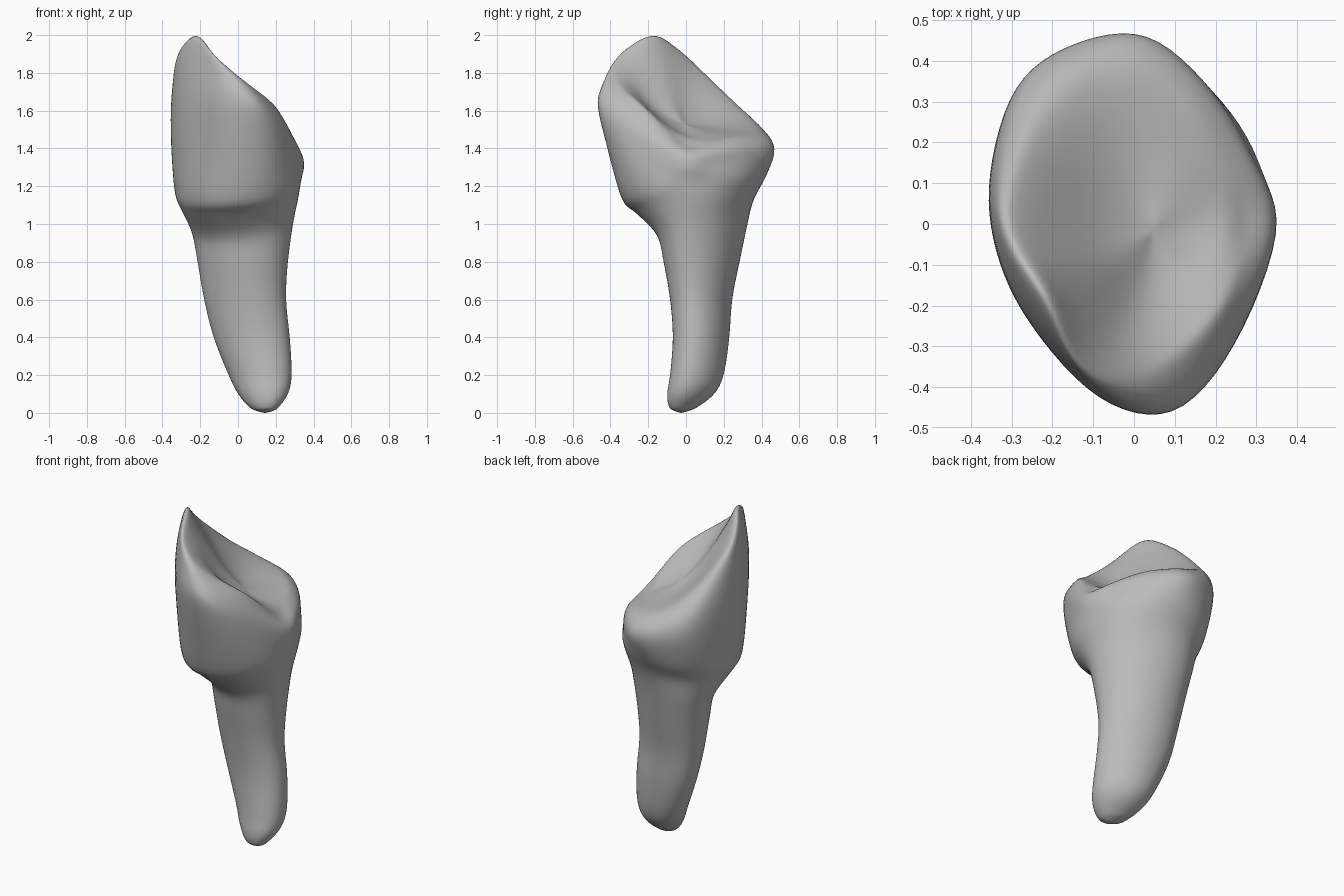
import bpy, bmesh
from math import sin, cos, pi, radians
from mathutils import Vector

cube = bpy.data.objects.get("Cube")
if cube:
    bpy.data.objects.remove(cube, do_unlink=True)

SIDES = 12   # control points around each ring
FINE = 6     # subdivisions between control points

# Root and neck: height, x range, y range
ROOT = [
    (0.006, 0.11, 0.175, -0.05, 0.0), (0.03, 0.06, 0.215, -0.09, 0.06),
    (0.1, 0.0, 0.265, -0.1, 0.15), (0.2, -0.05, 0.285, -0.085, 0.2),
    (0.4, -0.13, 0.275, -0.07, 0.23), (0.6, -0.18, 0.255, -0.085, 0.245),
    (0.8, -0.215, 0.265, -0.12, 0.285), (0.98, -0.245, 0.293, -0.155, 0.33),
    (1.1, -0.3, 0.318, -0.265, 0.365), (1.2, -0.338, 0.335, -0.355, 0.42),
]

# Widest line of the crown, anticlockwise from +x
EQUATOR = [Vector(p) for p in (
    (0.352, -0.02, 1.3), (0.3, 0.15, 1.32), (0.19, 0.33, 1.34), (0.03, 0.462, 1.36),
    (-0.15, 0.44, 1.38), (-0.29, 0.335, 1.4), (-0.354, 0.12, 1.45), (-0.337, -0.07, 1.5),
    (-0.25, -0.25, 1.55), (-0.08, -0.425, 1.58), (0.1, -0.457, 1.57), (0.245, -0.3, 1.42))]

# Rim of the biting surface, rising to the cusp
RIM = [Vector(p) for p in (
    (0.28, -0.02, 1.42), (0.24, 0.13, 1.43), (0.16, 0.27, 1.46), (0.03, 0.37, 1.485),
    (-0.12, 0.36, 1.54), (-0.24, 0.25, 1.65), (-0.315, 0.07, 1.83), (-0.3, -0.05, 1.94),
    (-0.217, -0.18, 2.01), (-0.13, -0.35, 1.9), (0.03, -0.37, 1.76), (0.205, -0.225, 1.62))]
BASIN = Vector((0.08, -0.03, 1.5))


def root_ring(z, x0, x1, y0, y1):
    """Skewed oval filling the given ranges; neck rings dip at the front."""
    skew = -0.25 if z < 1 else -0.1
    tilt = 0.05 if z > 0.9 else 0
    ring = []
    for k in range(SIDES):
        t = 2 * pi * k / SIDES
        ring.append(Vector(((x0 + x1) / 2 + (x1 - x0) / 2 * cos(t),
                            (y0 + y1) / 2 + (y1 - y0) / 2 * sin(t + skew),
                            z + tilt * cos(t - pi / 3))))
    return ring


def blend(a, b, flat, up):
    """Move from a to b, with separate shares across and upward."""
    p = a.lerp(b, flat)
    p.z = a.z + (b.z - a.z) * up
    return p


def spline(p0, p1, p2, p3, t):
    return 0.5 * (2 * p1 + (p2 - p0) * t + (2 * p0 - 5 * p1 + 4 * p2 - p3) * t * t
                  + (3 * p1 - p0 - 3 * p2 + p3) * t ** 3)


def smooth_ring(ring):
    n = len(ring)
    return [spline(*(ring[(k + d) % n] for d in (-1, 0, 1, 2)), s / FINE)
            for k in range(n) for s in range(FINE)]


def smooth_rows(rows):
    last = len(rows) - 1
    out = []
    for r in range(last):
        near = [rows[min(max(r + d, 0), last)] for d in (-1, 0, 1, 2)]
        for s in range(FINE):
            out.append([spline(*pts, s / FINE) for pts in zip(*near)])
    return out + [rows[-1]]


def soften(bm, verts, times):
    for _ in range(times):
        bmesh.ops.smooth_vert(bm, verts=verts, factor=0.5,
                              use_axis_x=True, use_axis_y=True, use_axis_z=True)


# Control rings from root tip, over the rim, into the basin
rings = [root_ring(*row) for row in ROOT]
rings.append(EQUATOR)
rings.append([blend(a, b, 0.17, 0.6) for a, b in zip(EQUATOR, RIM)])
rings.append(RIM)
rim_row = (len(rings) - 1) * FINE
for flat, up in ((0.22, 0.24), (0.5, 0.6), (0.8, 0.92)):
    rings.append([blend(p, BASIN, flat, up) for p in RIM])
rows = smooth_rows([smooth_ring(r) for r in rings])

# Skin the rings
bm = bmesh.new()
grid = [[bm.verts.new(p) for p in row] for row in rows]
count = SIDES * FINE
for low, high in zip(grid, grid[1:]):
    for k in range(count):
        j = (k + 1) % count
        bm.faces.new((low[k], low[j], high[j], high[k]))
tip = bm.verts.new((0.143, -0.025, 0))
pit = bm.verts.new(BASIN)
for k in range(count):
    j = (k + 1) % count
    bm.faces.new((grid[0][j], grid[0][k], tip))
    bm.faces.new((grid[-1][k], grid[-1][j], pit))

# Relax the basin into a soft valley, then round everything a little
soften(bm, [v for row in grid[rim_row + 2:] for v in row] + [pit], 60)
soften(bm, [v for row in grid[FINE:] for v in row] + [pit], 5)
bmesh.ops.recalc_face_normals(bm, faces=bm.faces)

mesh = bpy.data.meshes.new("tooth")
bm.to_mesh(mesh)
bm.free()
tooth = bpy.data.objects.new("tooth", mesh)
bpy.context.collection.objects.link(tooth)

# Plain grey enamel
grey = bpy.data.materials.new("enamel_grey")
grey.use_nodes = True
colour = (0.5, 0.5, 0.5, 1)
grey.diffuse_color = colour
grey.node_tree.nodes["Principled BSDF"].inputs["Base Color"].default_value = colour
mesh.materials.append(grey)

bpy.context.view_layer.objects.active = tooth
tooth.select_set(True)
bpy.ops.object.shade_smooth_by_angle(angle=radians(80))
